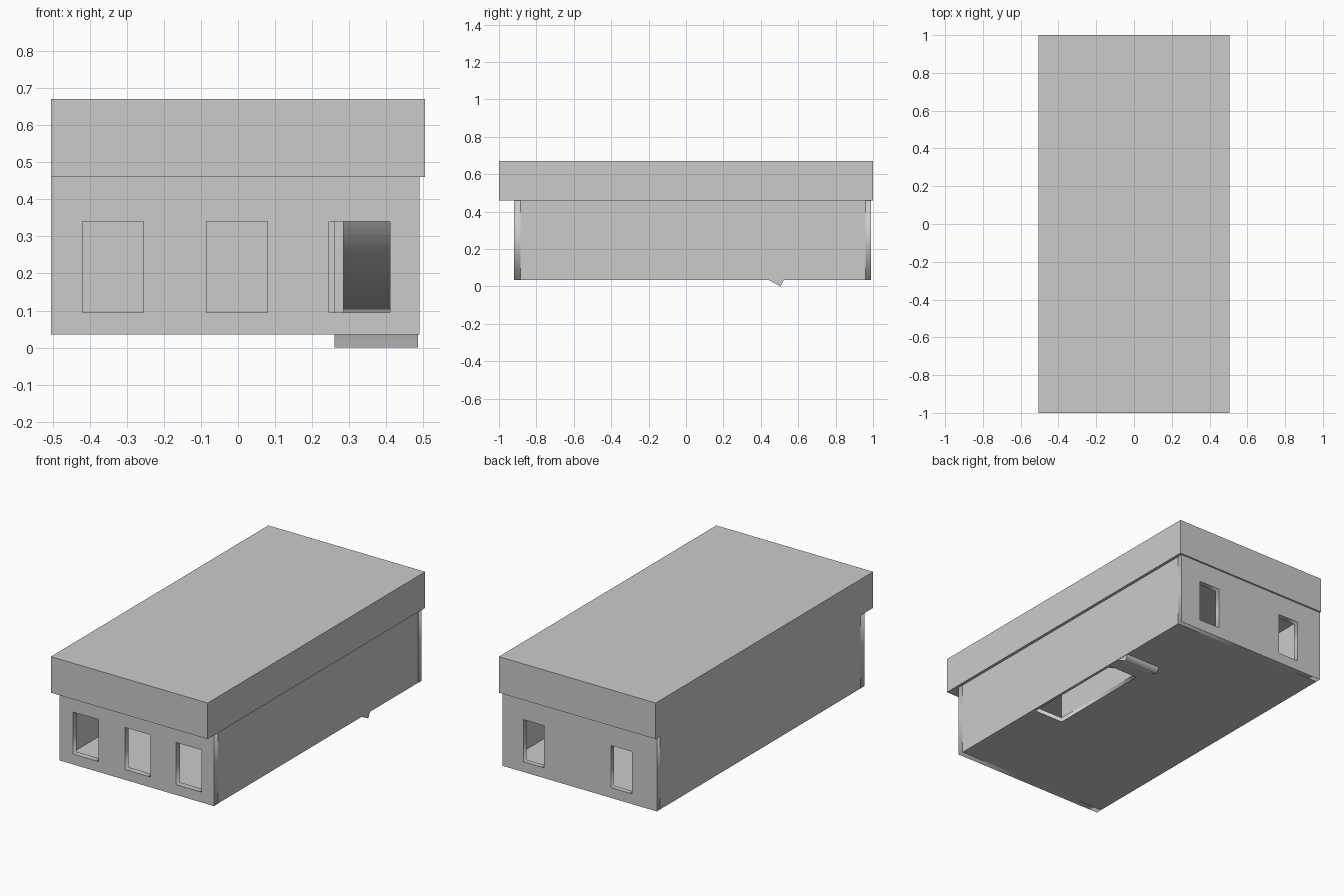
import bpy, math

if "Cube" in bpy.data.objects:
    bpy.data.objects.remove(bpy.data.objects["Cube"])

FLOOR, EAVE = 0.035, 0.46      # underside of the building, underside of the roof


def box(name, lo, hi):
    bpy.ops.mesh.primitive_cube_add(size=1, location=[(a + b) / 2 for a, b in zip(lo, hi)])
    ob = bpy.context.object
    ob.name = name
    ob.scale = [b - a for a, b in zip(lo, hi)]
    bpy.ops.object.transform_apply(location=False, rotation=False, scale=True)
    return ob


def rect(x0, x1, y0, y1):
    return [(x0, y0), (x1, y0), (x1, y1), (x0, y1)]


def slab(name, loops, thickness, location, rotation=(0, 0, 0)):
    """Flat filled outline (first loop) with holes (further loops), extruded into a mesh."""
    cu = bpy.data.curves.new(name, 'CURVE')
    cu.dimensions, cu.fill_mode = '2D', 'BOTH'
    cu.extrude = thickness / 2
    for pts in loops:
        sp = cu.splines.new('POLY')
        sp.points.add(len(pts) - 1)
        for p, (x, y) in zip(sp.points, pts):
            p.co = (x, y, 0, 1)
        sp.use_cyclic_u = True
    ob = bpy.data.objects.new(name, cu)
    bpy.context.collection.objects.link(ob)
    ob.location, ob.rotation_euler = location, rotation
    bpy.ops.object.select_all(action='DESELECT')
    ob.select_set(True)
    bpy.context.view_layer.objects.active = ob
    bpy.ops.object.convert(target='MESH')
    return bpy.context.object


# Heavy flat roof
box("roof", (-0.505, -1, EAVE), (0.505, 1, 0.67))

# Front and back walls with window openings
upright = (math.pi / 2, 0, 0)
outline = rect(-0.505, 0.49, FLOOR, EAVE)
front = [rect(x, x + 0.165, 0.095, 0.34) for x in (-0.42, -0.085, 0.245)]
back = [rect(x, x + 0.135, 0.095, 0.34) for x in (-0.345, 0.22)]
slab("front_wall", [outline] + front, 0.035, (0, -0.9025, 0), upright)
slab("back_wall", [outline] + back, 0.03, (0, 0.975, 0), upright)

# Plain side walls between them
box("left_wall", (-0.505, -0.885, FLOOR), (-0.475, 0.96, EAVE))
box("right_wall", (0.472, -0.885, FLOOR), (0.488, 0.96, EAVE))

# Floor with the stairwell notch along the right wall
slab("floor", [[(-0.475, -0.885), (0.472, -0.885), (0.472, -0.28), (0.285, -0.28),
                (0.285, 0.36), (0.472, 0.36), (0.472, 0.96), (-0.475, 0.96)]],
     0.025, (0, 0, FLOOR + 0.0125))

# Inner partitions: cross wall and stairwell side
box("cross_wall", (-0.475, 0.08, 0.06), (0.26, 0.11, EAVE))
box("stair_side_wall", (0.26, -0.28, 0.06), (0.285, 0.36, EAVE))

# Sloping stair ramp whose lower corner pokes below the floor (profile in y, z)
rise = math.radians(28)
c, s = math.cos(rise), math.sin(rise)
length, thick = 0.94, 0.06
foot = (0.505, 0.0)
ramp = [(foot[0] - c * u + s * v, foot[1] + s * u + c * v)
        for u, v in ((0, 0), (0, thick), (length, thick), (length, 0))]
slab("stair_ramp", [ramp], 0.225, (0.3725, 0, 0), (math.pi / 2, 0, math.pi / 2))
